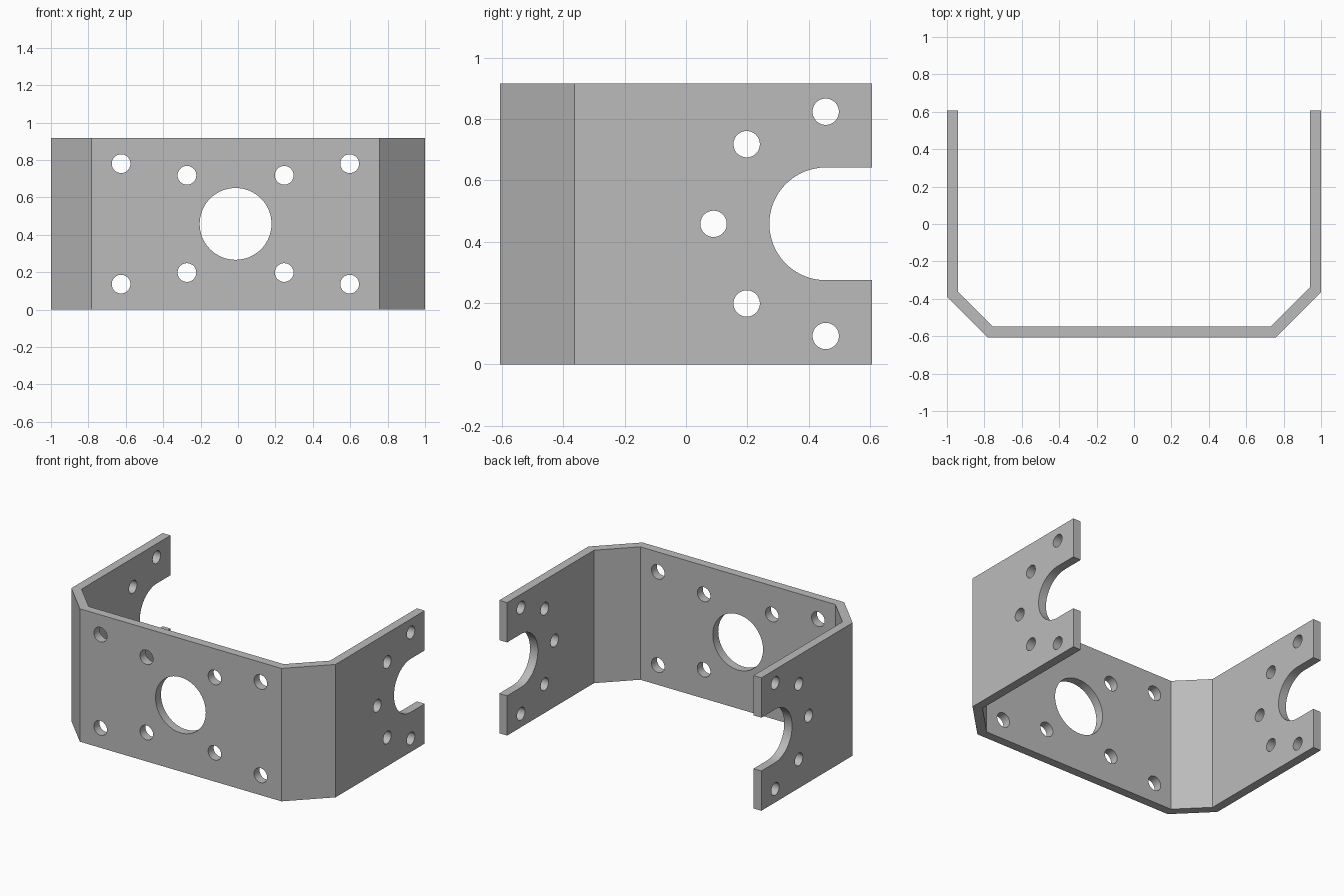
import bpy, bmesh, math
from mathutils import Matrix, Vector

if "Cube" in bpy.data.objects:
    bpy.data.objects.remove(bpy.data.objects["Cube"], do_unlink=True)

HEIGHT = 0.917
MID = HEIGHT / 2

metal = bpy.data.materials.new("grey metal")
metal.use_nodes = True
grey = (0.5, 0.5, 0.5, 1)
metal.diffuse_color = grey
metal.node_tree.nodes["Principled BSDF"].inputs["Base Color"].default_value = grey


def make_object(name, bm):
    bmesh.ops.recalc_face_normals(bm, faces=bm.faces)
    mesh = bpy.data.meshes.new(name)
    bm.to_mesh(mesh)
    bm.free()
    mesh.materials.append(metal)
    obj = bpy.data.objects.new(name, mesh)
    bpy.context.collection.objects.link(obj)
    return obj


def drill(bm, centre, radius, length, axis, sides=48):
    turn = Matrix.Rotation(math.pi / 2, 4, axis)
    bmesh.ops.create_cone(bm, cap_ends=True, segments=sides, radius1=radius,
                          radius2=radius, depth=length,
                          matrix=Matrix.Translation(centre) @ turn)


# Bent plate: outer outline, then inner outline back
outer = [(-1, 0.607), (-1, -0.388), (-0.782, -0.607),
         (0.757, -0.607), (1, -0.364), (1, 0.607)]
inner = [(0.94, 0.607), (0.94, -0.339), (0.732, -0.547),
         (-0.757, -0.547), (-0.94, -0.363), (-0.94, 0.607)]
bm = bmesh.new()
base = bm.faces.new([bm.verts.new((x, y, 0)) for x, y in outer + inner])
top = bmesh.ops.extrude_face_region(bm, geom=[base])["geom"]
bmesh.ops.translate(bm, vec=(0, 0, HEIGHT),
                    verts=[v for v in top if isinstance(v, bmesh.types.BMVert)])
bracket = make_object("bracket", bm)

# Front plate: centre bore and eight screw holes
bm = bmesh.new()
drill(bm, (-0.013, -0.577, MID), 0.192, 0.2, 'X', 64)
for x, dz in ((-0.625, 0.322), (-0.273, 0.26), (0.247, 0.26), (0.597, 0.322)):
    for side in (-1, 1):
        drill(bm, (x, -0.577, MID + side * dz), 0.05, 0.2, 'X')

# Side arms: screw holes through both arms
for y, dz in ((0.09, 0), (0.198, 0.26), (0.198, -0.26),
              (0.456, 0.366), (0.456, -0.366)):
    drill(bm, (0, y, MID + dz), 0.043, 2.4, 'Y')
hole_cutter = make_object("hole_cutter", bm)

# Open round-ended slots in the arms
bm = bmesh.new()
R, CY = 0.184, 0.456
arc = [(CY - R * math.sin(math.pi * i / 32), MID + R * math.cos(math.pi * i / 32))
       for i in range(33)]
outline = [(0.8, MID + R)] + arc + [(0.8, MID - R)]
face = bm.faces.new([bm.verts.new((-1.2, y, z)) for y, z in outline])
end = bmesh.ops.extrude_face_region(bm, geom=[face])["geom"]
bmesh.ops.translate(bm, vec=(2.4, 0, 0),
                    verts=[v for v in end if isinstance(v, bmesh.types.BMVert)])
slot_cutter = make_object("slot_cutter", bm)

# Cut the openings, then remove the cutters
for cutter in (hole_cutter, slot_cutter):
    cutter.hide_render = True
    cut = bracket.modifiers.new(cutter.name, 'BOOLEAN')
    cut.operation = 'DIFFERENCE'
    cut.solver = 'EXACT'
    cut.object = cutter
bpy.context.view_layer.objects.active = bracket
bracket.select_set(True)
for name in [m.name for m in bracket.modifiers]:
    bpy.ops.object.modifier_apply(modifier=name)
for cutter in (hole_cutter, slot_cutter):
    bpy.data.objects.remove(cutter, do_unlink=True)

# Smooth bores, crisp bends
bpy.ops.object.shade_smooth_by_angle(angle=math.radians(25))
